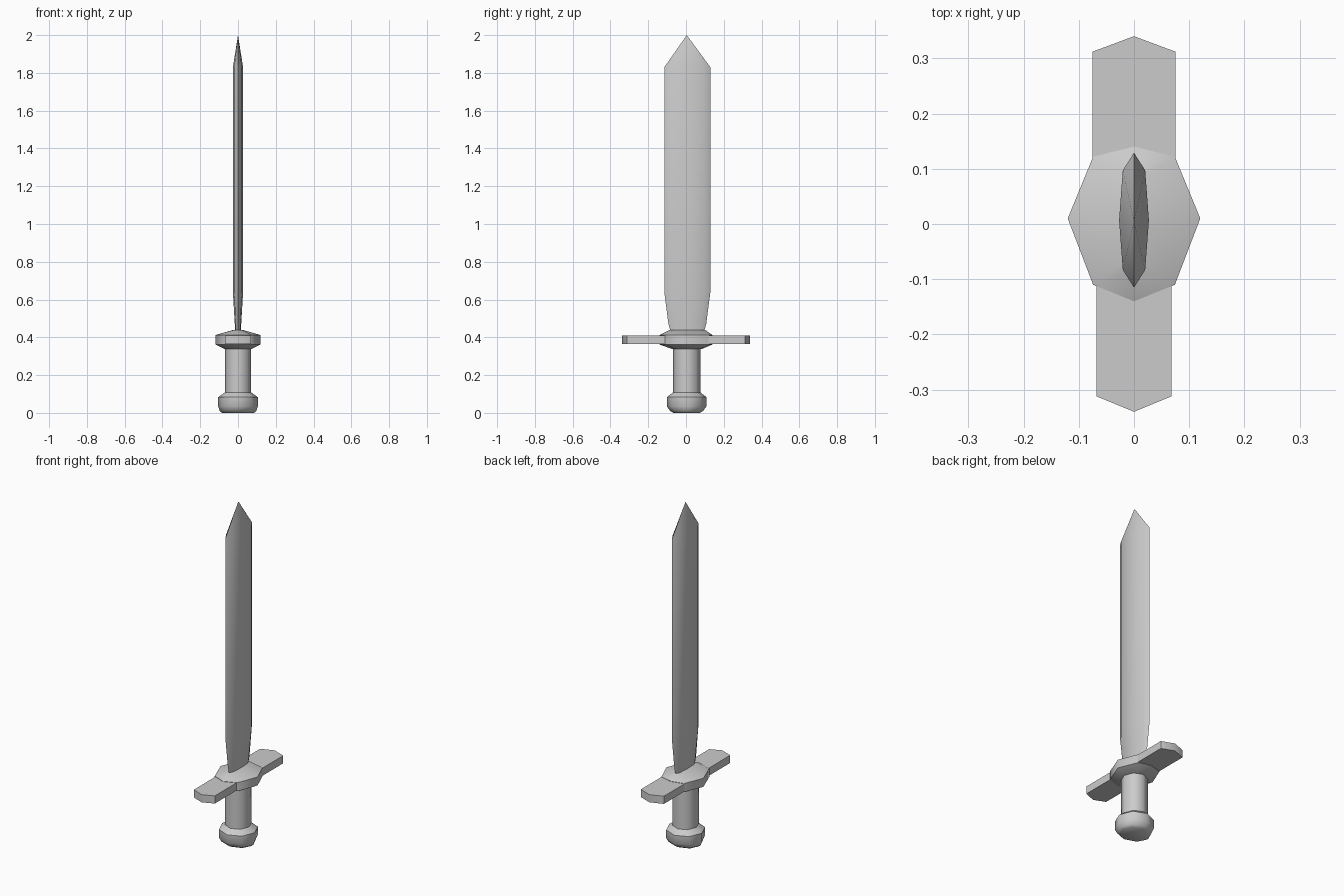
import bpy, bmesh, math

if "Cube" in bpy.data.objects:
    bpy.data.objects.remove(bpy.data.objects["Cube"])

CY = 0.007  # slight offset of the sword's axis in y


def loft(name, rings, cap_bottom=True, cap_top=True, tip=None, angle=50):
    """Skin a stack of (x, y, z) rings, optionally closing to a point."""
    bm = bmesh.new()
    vs = [[bm.verts.new(p) for p in ring] for ring in rings]
    n = len(vs[0])
    for a, b in zip(vs, vs[1:]):
        for i in range(n):
            j = (i + 1) % n
            bm.faces.new((a[i], a[j], b[j], b[i]))
    if cap_bottom:
        bm.faces.new(vs[0][::-1])
    if tip:
        t = bm.verts.new(tip)
        for i in range(n):
            bm.faces.new((vs[-1][i], vs[-1][(i + 1) % n], t))
    elif cap_top:
        bm.faces.new(vs[-1])
    bmesh.ops.recalc_face_normals(bm, faces=bm.faces)
    mesh = bpy.data.meshes.new(name)
    bm.to_mesh(mesh)
    bm.free()
    ob = bpy.data.objects.new(name, mesh)
    bpy.context.collection.objects.link(ob)
    bpy.context.view_layer.objects.active = ob
    ob.select_set(True)
    bpy.ops.object.shade_smooth_by_angle(angle=math.radians(angle))
    ob.select_set(False)
    return ob


def octagon(rx, ry, z):
    return [(rx * math.cos(i * math.pi / 4), CY / 2 + ry * math.sin(i * math.pi / 4), z)
            for i in range(8)]


def blade_ring(w, t, z):
    # flattened lens with sharp edges at both y ends
    half = [(t, 0), (t * 0.75, w * 0.74), (0, w), (-t * 0.75, w * 0.74)]
    pts = half + [(-x, -y) for x, y in half]
    return [(x, CY + y, z) for x, y in pts]


def hub_ring(side, corner, front, back, z):
    # guard centre: wide at the sides, meeting the arms at front and back
    return [(side, 0.01, z), (corner, 0.122 * back / 0.14, z), (0, back, z),
            (-corner, 0.122 * back / 0.14, z), (-side, 0.01, z),
            (-corner, -0.11 * front / 0.14, z), (0, -front, z),
            (corner, -0.11 * front / 0.14, z)]


# pommel and grip
loft("pommel", [octagon(0.085, 0.07, 0.0), octagon(0.097, 0.087, 0.01),
                octagon(0.105, 0.105, 0.035), octagon(0.105, 0.105, 0.083),
                octagon(0.07, 0.073, 0.108)], cap_top=False)
loft("grip", [octagon(0.07, 0.073, 0.105), octagon(0.07, 0.073, 0.345)],
     cap_bottom=False, cap_top=False)

# guard centre
loft("guard_hub", [hub_ring(0.07, 0.05, 0.07, 0.08, 0.337),
                   hub_ring(0.12, 0.074, 0.14, 0.14, 0.362),
                   hub_ring(0.12, 0.074, 0.14, 0.14, 0.412),
                   hub_ring(0.022, 0.018, 0.085, 0.1, 0.44)])

# guard arms, pointed at the ends
for name, s, w in (("guard_arm_front", -1, 0.068), ("guard_arm_back", 1, 0.075)):
    outline = [(-w, s * 0.1), (w, s * 0.1), (w, s * 0.312), (0, s * 0.34), (-w, s * 0.312)]
    loft(name, [[(x, y, z) for x, y in outline] for z in (0.365, 0.41)])

# blade
loft("blade", [blade_ring(0.088, 0.016, 0.43), blade_ring(0.1, 0.017, 0.47),
               blade_ring(0.122, 0.027, 0.64), blade_ring(0.122, 0.027, 1.83)],
     cap_bottom=False, tip=(0, 0.004, 2.0))
